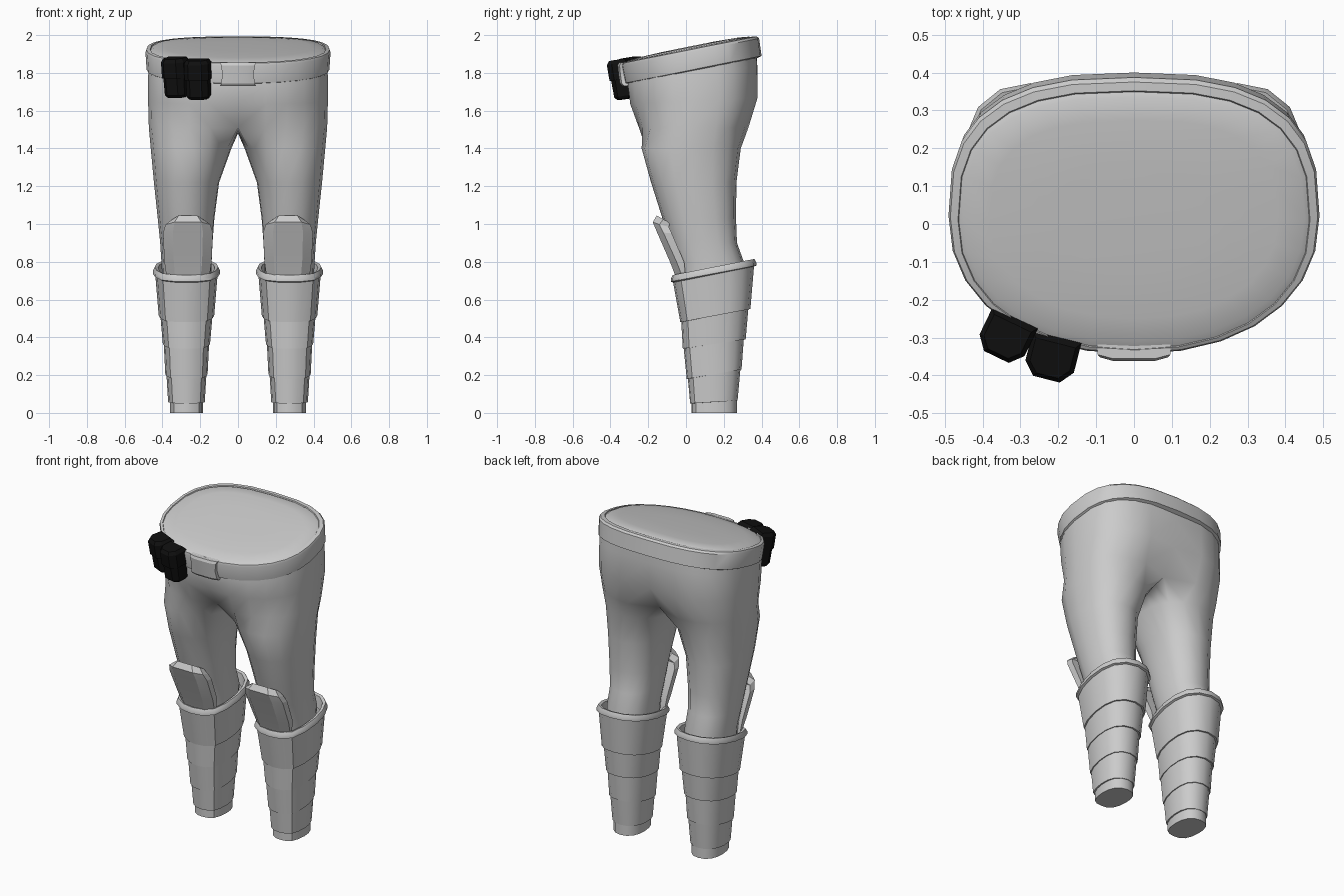
import bpy
import bmesh
from math import sin, cos, pi, radians, exp
from mathutils import Matrix, Vector

cube = bpy.data.objects.get("Cube")
if cube:
    bpy.data.objects.remove(cube)


def material(name, value):
    mat = bpy.data.materials.new(name)
    mat.use_nodes = True
    color = (value, value, value, 1)
    mat.diffuse_color = color
    mat.node_tree.nodes["Principled BSDF"].inputs["Base Color"].default_value = color
    return mat


GREY = material("plain grey", 0.6)
BLACK = material("soft black", 0.005)


def finish(name, bm, mat, angle, mirror=False):
    """Turn a bmesh into a shaded object, optionally mirrored across x = 0."""
    bmesh.ops.recalc_face_normals(bm, faces=bm.faces)
    mesh = bpy.data.meshes.new(name)
    bm.to_mesh(mesh)
    bm.free()
    mesh.materials.append(mat)
    obj = bpy.data.objects.new(name, mesh)
    bpy.context.collection.objects.link(obj)
    bpy.ops.object.select_all(action='DESELECT')
    obj.select_set(True)
    bpy.context.view_layer.objects.active = obj
    bpy.ops.object.shade_smooth_by_angle(angle=radians(angle))
    if mirror:
        mod = obj.modifiers.new("mirror", 'MIRROR')
        mod.use_clip = True
        mod.merge_threshold = 0.001
    return obj


def bridge(bm, low, high, closed=True):
    """Join two equal rows of vertices with quads."""
    count = len(low)
    for i in range(count if closed else count - 1):
        j = (i + 1) % count
        bm.faces.new((low[i], low[j], high[j], high[i]))


def loft(name, rings, mat, angle=35, mirror=False, cap_start=True, cap_end=True):
    """Skin a stack of closed rings of points."""
    bm = bmesh.new()
    rows = [[bm.verts.new(p) for p in ring] for ring in rings]
    for low, high in zip(rows, rows[1:]):
        bridge(bm, low, high)
    if cap_start:
        bm.faces.new(rows[0])
    if cap_end:
        bm.faces.new(rows[-1])
    return finish(name, bm, mat, angle, mirror)


def oval_point(theta, cx, rx, front, back, power_front=2.2, power_back=2.75):
    """Point on a superellipse with a different curve at front and back."""
    mid = front + (back - front) * 0.5
    c, s = cos(theta), sin(theta)
    e = 2 / (power_back if s > 0 else power_front)
    x = rx * abs(c) ** e * (1 if c > 0 else -1)
    y = (back - mid) * abs(s) ** e * (1 if s > 0 else -1)
    return cx + x, mid + y


# Trousers: half a pelvis that closes over the crotch into one leg
OUTER, INNER = 13, 5
bm = bmesh.new()
pelvis = [  # half width, front, back, height, tilt, centre dent
    (.465, -.31, .375, 1.87, .2, 0),
    (.476, -.318, .385, 1.78, .15, .02),
    (.476, -.308, .388, 1.65, .05, .07),
    (.472, -.265, .34, 1.51, 0, .22),
]
pelvis_rows = []
for rx, front, back, height, tilt, dent in pelvis:
    row = []
    for i in range(OUTER):
        theta = -pi / 2 + pi * i / (OUTER - 1)
        x, y = oval_point(theta, 0, rx, front, back, 2.3, 2.9)
        x = 0 if i in (0, OUTER - 1) else x
        y *= 1 - dent * exp(-(x / .1) ** 2)
        row.append(bm.verts.new((x, y, height + tilt * y)))
    pelvis_rows.append(row)
for high, low in zip(pelvis_rows, pelvis_rows[1:]):
    bridge(bm, low, high, closed=False)

last = pelvis_rows[-1]
crotch = []
for k in range(1, INNER + 1):
    t = k / (INNER + 1)
    point = last[-1].co.lerp(last[0].co, t)
    crotch.append(bm.verts.new((0, point.y, point.z - .03 * sin(pi * t))))
previous = last + crotch

legs = [  # inner x, outer x, front, back, height
    (.035, .462, -.235, .29, 1.40),
    (.10, .445, -.185, .267, 1.22),
    (.125, .425, -.125, .265, 1.03),
    (.135, .412, -.085, .27, .90),
    (.14, .405, -.05, .31, .79),
    (.14, .40, -.03, .30, .68),
]
spread = radians(138)
for x_in, x_out, front, back, height in legs:
    row = []
    for i in range(OUTER + INNER):
        if i < OUTER:
            theta = -spread + 2 * spread * i / (OUTER - 1)
        else:
            theta = spread + (2 * pi - 2 * spread) * (i - OUTER + 1) / (INNER + 1)
        x, y = oval_point(theta, (x_in + x_out) / 2, (x_out - x_in) / 2,
                          front, back, 2.2, 2.3)
        row.append(bm.verts.new((x, y, height)))
    bridge(bm, row, previous)
    previous = row
bm.faces.new(previous)
finish("trousers", bm, GREY, 70, mirror=True)


# Belt and the closed top of the waist, both tilted up to the back
def waist_ring(rx, front, back, height, sides=28):
    ring = []
    for i in range(sides):
        x, y = oval_point(2 * pi * i / sides, 0, rx, front, back)
        ring.append((x, y, height + .2 * y))
    return ring


belt = [(.462, -.30, .37, 1.80), (.484, -.325, .40, 1.81), (.49, -.343, .387, 1.905),
        (.485, -.34, .375, 1.918), (.465, -.332, .352, 1.922), (.455, -.32, .34, 1.90)]
loft("belt", [waist_ring(*r) for r in belt], GREY, cap_start=False, cap_end=False)

dome = [(.466, -.332, .352, 1.915), (.45, -.31, .335, 1.925),
        (.38, -.25, .275, 1.932), (.2, -.12, .15, 1.936)]
loft("waist_top", [waist_ring(*r) for r in dome], GREY, cap_start=False)


# Curved slabs: belt buckle and knee pads
def slab_ring(cx, z, half, front, depth, drop=0, curve=.02):
    back = front + depth
    return [(cx - half, back, z - drop), (cx - half, front + curve, z - drop / 2),
            (cx - half * .6, front, z), (cx + half * .6, front, z),
            (cx + half, front + curve, z - drop / 2), (cx + half, back, z - drop)]


buckle = [(1.73, .092, -.338), (1.745, .09, -.35), (1.79, .082, -.357),
          (1.84, .09, -.362), (1.855, .096, -.355)]
loft("buckle", [slab_ring(0, z, h, f, .06, curve=.01) for z, h, f in buckle], GREY, 25)

pad = [(.71, .112, -.05, .05, 0), (.80, .125, -.085, .075, 0), (.96, .132, -.155, .08, .01),
       (1.01, .118, -.176, .085, .025), (1.045, .082, -.155, .07, .04)]
loft("knee_pad", [slab_ring(.265, z, h, f, d, drop, .035) for z, h, f, d, drop in pad],
     GREY, 20, mirror=True)

# Wrapped boots: stepped bands with a flatter front and a cuff lip
half_section = [(0, -1), (.4, -.96), (.75, -.8), (.93, -.45), (1, 0),
                (.95, .4), (.78, .72), (.45, .93), (0, 1)]
section = half_section + [(-x, y) for x, y in half_section[-2:0:-1]]


def boot_ring(half, front, back, z_front, z_back):
    ring = []
    for sx, sy in section:
        t = (sy + 1) / 2
        ring.append((.273 + sx * half, front + (back - front) * t,
                     z_front + (z_back - z_front) * t))
    return ring


boot = [
    (.088, .03, .27, 0, 0), (.088, .03, .27, .05, .065),
    (.097, .022, .273, .05, .065), (.106, .01, .288, .18, .23),
    (.112, .004, .294, .18, .23), (.12, -.012, .306, .34, .39),
    (.125, -.017, .316, .34, .39), (.138, -.025, .33, .48, .55),
    (.147, -.03, .341, .48, .55), (.165, -.068, .36, .69, .775),
    (.178, -.08, .372, .695, .78), (.178, -.08, .372, .71, .795),
    (.168, -.07, .362, .73, .815), (.15, -.05, .345, .725, .81),
    (.143, -.04, .335, .66, .74),
]
loft("boot", [boot_ring(*r) for r in boot], GREY, 32, mirror=True, cap_end=False)


# Two belt pouches with an overhanging flap
def pouch(name, location, turn):
    rows = [(-.105, .048, .032), (-.09, .058, .045), (.0, .06, .048),
            (.0, .066, .056), (.085, .066, .058), (.105, .054, .045)]
    place = (Matrix.Translation(location) @ Matrix.Rotation(turn, 4, 'Z')
             @ Matrix.Rotation(.15, 4, 'X'))
    outline = [(-1, 1), (-1, -.4), (-.55, -1), (.55, -1), (1, -.4), (1, 1)]
    rings = [[place @ Vector((x * w, y * d, z)) for x, y in outline] for z, w, d in rows]
    loft(name, rings, BLACK, 30)


pouch("outer_pouch", (-.333, -.288, 1.775), -.45)
pouch("inner_pouch", (-.214, -.342, 1.765), -.25)
